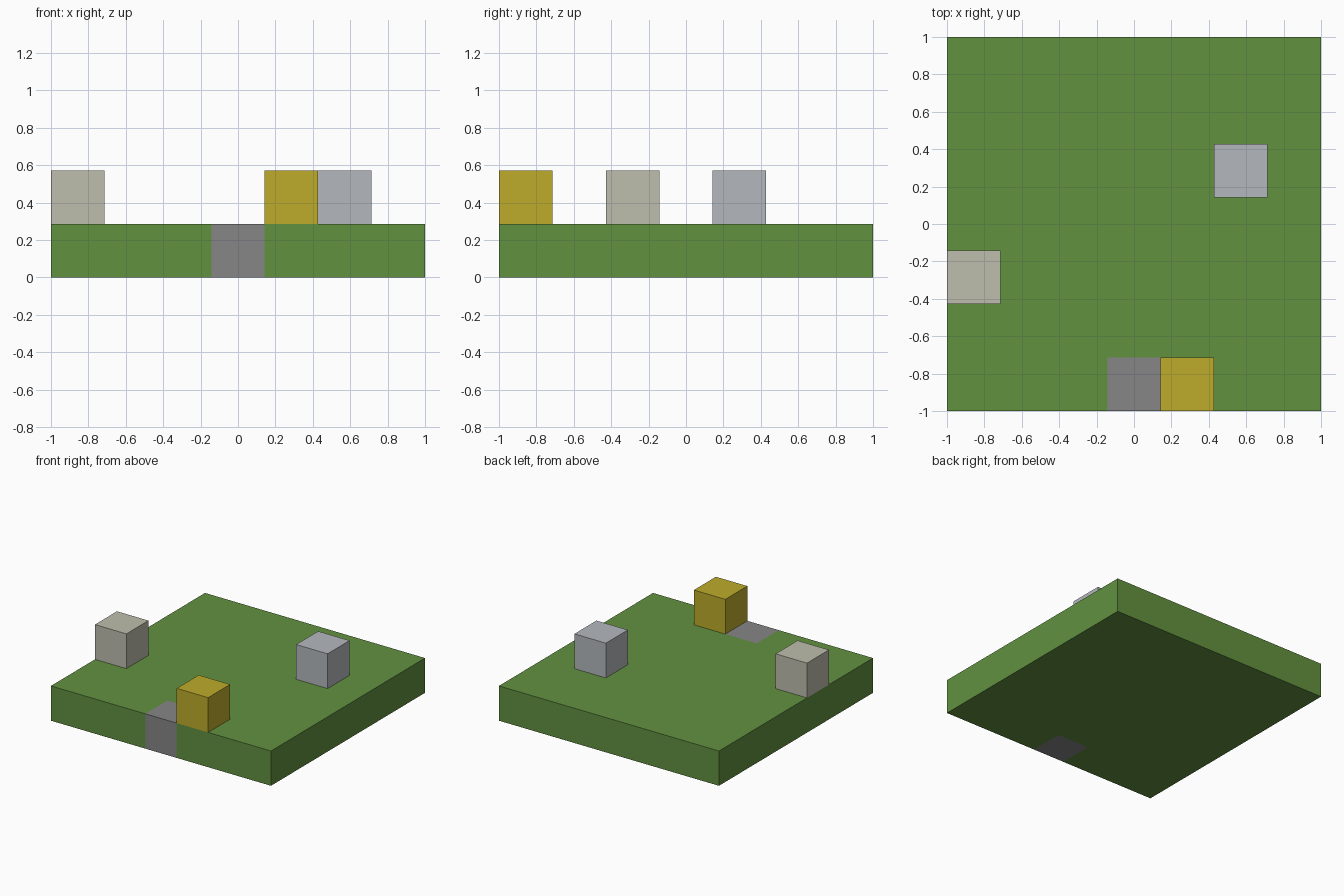
import bpy
import bmesh
from mathutils import Matrix, Vector

if "Cube" in bpy.data.objects:
    bpy.data.objects.remove(bpy.data.objects["Cube"], do_unlink=True)

GRID = 7              # cells along each side
CELL = 2 / GRID       # one block


def material(name, rgb):
    mat = bpy.data.materials.new(name)
    mat.use_nodes = True
    color = (*rgb, 1)
    mat.diffuse_color = color
    mat.node_tree.nodes["Principled BSDF"].inputs["Base Color"].default_value = color
    return mat


def box(bm, size, center):
    matrix = Matrix.Translation(center) @ Matrix.Diagonal((*size, 1))
    bmesh.ops.create_cube(bm, size=1, matrix=matrix)


def finish(bm, name, mats):
    mesh = bpy.data.meshes.new(name)
    bm.to_mesh(mesh)
    bm.free()
    for mat in mats:
        mesh.materials.append(mat)
    bpy.context.collection.objects.link(bpy.data.objects.new(name, mesh))


def cell_center(column, row, level):
    return Vector(((column + 0.5) * CELL - 1, (row + 0.5) * CELL - 1, (level + 0.5) * CELL))


grass = material("grass_green", (0.122, 0.283, 0.051))
stone = material("path_grey", (0.238, 0.238, 0.238))
gold = material("gold_yellow", (0.508, 0.413, 0.024))
sand = material("pale_stone", (0.508, 0.508, 0.418))
silver = material("silver_grey", (0.456, 0.479, 0.508))

# Ground slab, cut around the path block set into its front edge
bm = bmesh.new()
box(bm, (2, 2, CELL), (0, 0, CELL / 2))
path = cell_center(3, 0, 0)
half = CELL / 2
for point, normal in (((path.x - half, 0, 0), (1, 0, 0)),
                      ((path.x + half, 0, 0), (1, 0, 0)),
                      ((0, path.y + half, 0), (0, 1, 0))):
    bmesh.ops.bisect_plane(bm, geom=bm.verts[:] + bm.edges[:] + bm.faces[:],
                           plane_co=point, plane_no=normal)
for face in bm.faces:
    offset = face.calc_center_median() - path
    face.material_index = int(abs(offset.x) < half and offset.y < half)
finish(bm, "ground_slab", [grass, stone])

# Blocks standing on the ground
for name, column, row, mat in (("gold_block", 4, 0, gold),
                               ("pale_block", 0, 2, sand),
                               ("silver_block", 5, 4, silver)):
    bm = bmesh.new()
    box(bm, (CELL, CELL, CELL), cell_center(column, row, 1))
    finish(bm, name, [mat])
